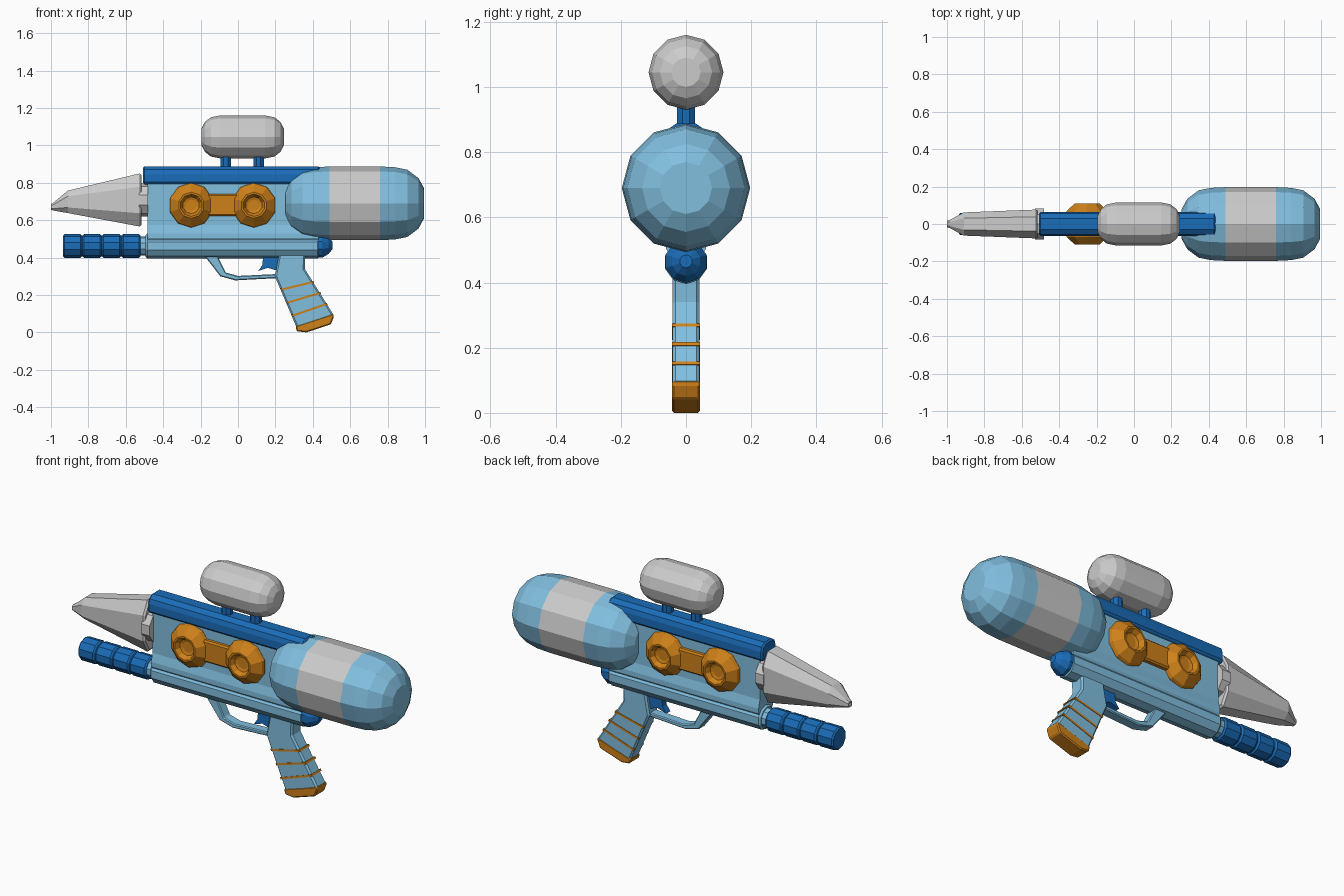
import bpy, bmesh, math

if "Cube" in bpy.data.objects:
    bpy.data.objects.remove(bpy.data.objects["Cube"])


def colour(name, rgb):
    m = bpy.data.materials.new(name)
    m.diffuse_color = (*rgb, 1)
    m.use_nodes = True
    m.node_tree.nodes["Principled BSDF"].inputs["Base Color"].default_value = m.diffuse_color
    return m


SKY = colour("sky_blue", (0.22, 0.52, 0.74))
BLUE = colour("deep_blue", (0.01, 0.15, 0.48))
ORANGE = colour("orange", (0.62, 0.22, 0.01))
GREY = colour("grey", (0.55, 0.55, 0.55))


def loft(name, rings, mats, bands=None, bevel=0):
    """Bridge equal rings of points and cap both ends; bands = material index per segment."""
    bm = bmesh.new()
    vs = [[bm.verts.new(p) for p in ring] for ring in rings]
    n = len(vs[0])
    for k in range(len(vs) - 1):
        for i in range(n):
            j = (i + 1) % n
            f = bm.faces.new((vs[k][i], vs[k][j], vs[k + 1][j], vs[k + 1][i]))
            f.material_index = bands[k] if bands else 0
    bm.faces.new(vs[0][::-1])
    bm.faces.new(vs[-1])
    bmesh.ops.recalc_face_normals(bm, faces=bm.faces[:])
    me = bpy.data.meshes.new(name)
    bm.to_mesh(me)
    bm.free()
    for m in mats:
        me.materials.append(m)
    ob = bpy.data.objects.new(name, me)
    bpy.context.collection.objects.link(ob)
    if bevel:
        mod = ob.modifiers.new("bevel", 'BEVEL')
        mod.width = bevel
        mod.segments = 1
        mod.limit_method = 'ANGLE'
        mod.angle_limit = math.radians(40)
    return ob


def lathe(name, profile, z, sides, mats, bands=None):
    """Round part along x from (x, radius) pairs."""
    a = [2 * math.pi * i / sides for i in range(sides)]
    return loft(name, [[(x, r * math.sin(t), z + r * math.cos(t)) for t in a]
                       for x, r in profile], mats, bands)


def plate(name, pts, half, mat, bevel=0, y=0):
    """Side outline in x, z given thickness in y."""
    return loft(name, [[(x, y + s * half, z) for x, z in pts] for s in (-1, 1)], [mat], bevel=bevel)


def bar(name, section, x0, x1, mat, bevel=0):
    """Half cross-section in y, z mirrored and run along x."""
    sec = section + [(-y, z) for y, z in reversed(section)]
    return loft(name, [[(x, y, z) for y, z in sec] for x in (x0, x1)], [mat], bevel=bevel)


# Rear water tank with grey middle band
half = [(0.0, 0.08), (0.03, 0.135), (0.09, 0.18), (0.155, 0.193), (0.235, 0.197)]
lathe("rear_tank", [(0.255 + d, r) for d, r in half] +
      [(0.995 - d, r) for d, r in reversed(half)], 0.69, 12, [SKY, GREY],
      [0, 0, 0, 0, 1, 0, 0, 0, 0])

# Upper tank and its posts
cap = [(0.0, 0.045), (0.018, 0.08), (0.05, 0.105), (0.1, 0.115)]
lathe("upper_tank", [(-0.195 + d, r) for d, r in cap] +
      [(0.245 - d, r) for d, r in reversed(cap)], 1.045, 12, [GREY])
for i, px in enumerate((-0.065, 0.11)):
    ring = [(px + 0.03 * math.cos(k * math.pi / 4 + math.pi / 8),
             0.03 * math.sin(k * math.pi / 4 + math.pi / 8)) for k in range(8)]
    loft(f"tank_post_{i + 1}", [[(x, y, z) for x, y in ring] for z in (0.86, 0.96)], [BLUE])

# Body shell and top rail
bar("body", [(0.05, 0.82), (0.05, 0.575), (0.062, 0.53), (0.062, 0.505), (0.04, 0.47)],
    -0.485, 0.43, SKY)
bar("top_rail", [(0.03, 0.888), (0.055, 0.87), (0.063, 0.845), (0.063, 0.805), (0.052, 0.79)],
    -0.507, 0.437, BLUE, 0.008)

# Lower barrel, rear plug and neck
lathe("lower_barrel", [(-0.495, 0.058), (-0.485, 0.067), (0.425, 0.067), (0.435, 0.058)],
      0.462, 10, [SKY])
lathe("rear_plug", [(0.42, 0.064), (0.45, 0.066), (0.485, 0.045), (0.505, 0.02)],
      0.465, 10, [BLUE])
lathe("pump_neck", [(-0.54, 0.052), (-0.48, 0.052)], 0.462, 10, [SKY])

# Pump grip: four ribs with grooves between
ribs = []
for k in range(4):
    x = -0.935 + k * 0.1045
    ribs += [(x, 0.055), (x + 0.008, 0.063), (x + 0.092, 0.063), (x + 0.1, 0.055)]
lathe("pump_grip", ribs, 0.462, 10, [BLUE])


# Nozzle: chamfered box section that tapers and drops slightly
def box_ring(x, w, h, zc):
    q = [(w, 0.5 * h), (0.5 * w, h), (-0.5 * w, h), (-w, 0.5 * h)]
    return [(x, y, zc + z) for y, z in q + [(-y, -z) for y, z in q]]


loft("nozzle", [box_ring(*s) for s in (
    (-0.515, 0.07, 0.13, 0.708), (-0.525, 0.077, 0.142, 0.708), (-0.91, 0.062, 0.06, 0.698),
    (-0.985, 0.022, 0.022, 0.673), (-1.0, 0.017, 0.015, 0.67), (-1.0, 0.009, 0.009, 0.67),
    (-0.98, 0.008, 0.008, 0.673))], [GREY])
lathe("nozzle_collar", [(-0.53, 0.088), (-0.48, 0.088)], 0.708, 10, [GREY])

# Dished dials and their link on both sides
for side, s in (("front", -1), ("back", 1)):
    for i, cx in enumerate((-0.25, 0.085)):
        prof = [(0.03, 0.11), (0.052, 0.12), (0.07, 0.115), (0.11, 0.07), (0.11, 0.06),
                (0.085, 0.045), (0.08, 0.03)]
        loft(f"{side}_dial_{i + 1}",
             [[(cx + r * math.sin(k * math.pi / 5), s * y, 0.68 + r * math.cos(k * math.pi / 5))
               for k in range(10)] for y, r in prof], [ORANGE])
    plate(f"{side}_dial_link", [(-0.25, 0.622), (0.085, 0.622), (0.085, 0.74), (-0.25, 0.74)],
          0.02, ORANGE, 0.008, s * 0.055)

# Handle with stripes and base
plate("handle", [(0.22, 0.42), (0.197, 0.30), (0.316, 0.02), (0.513, 0.09), (0.357, 0.34),
                 (0.36, 0.42)], 0.041, SKY, 0.009)
for i, (x0, z0, x1, z1) in enumerate(((0.23, 0.228, 0.402, 0.27), (0.262, 0.158, 0.44, 0.212),
                                      (0.289, 0.088, 0.474, 0.153))):
    plate(f"handle_stripe_{i + 1}", [(x0 - 0.003, z0 + 0.005), (x0 + 0.001, z0 - 0.005),
                                     (x1 + 0.005, z1 - 0.005), (x1, z1 + 0.005)], 0.043, ORANGE)
plate("handle_base", [(0.307, 0.035), (0.314, 0.006), (0.365, 0.0), (0.497, 0.043),
                      (0.514, 0.088), (0.508, 0.1)], 0.043, ORANGE, 0.006)

# Trigger guard and trigger
plate("trigger_guard", [(-0.18, 0.41), (-0.095, 0.3), (-0.015, 0.278), (0.21, 0.29),
                        (0.21, 0.312), (0.0, 0.302), (-0.065, 0.32), (-0.11, 0.41)],
      0.028, SKY, 0.005)
plate("trigger", [(0.135, 0.41), (0.13, 0.36), (0.108, 0.328), (0.16, 0.345), (0.21, 0.33),
                  (0.235, 0.41)], 0.018, BLUE)
